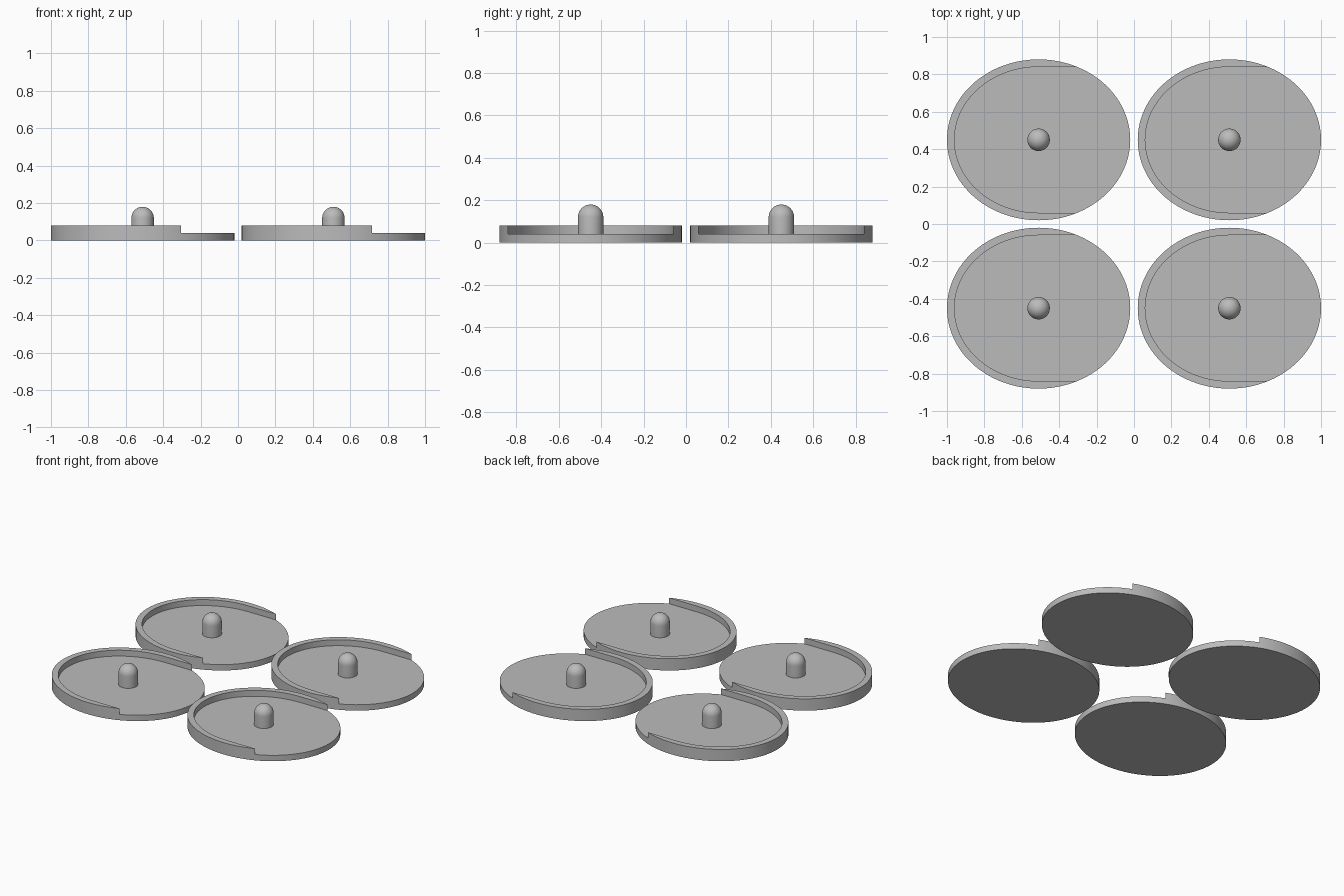
import bpy, bmesh, math

if "Cube" in bpy.data.objects:
    bpy.data.objects.remove(bpy.data.objects["Cube"])

RX, RY = 0.49, 0.43          # outer ellipse
IX, IY = 0.45, 0.39          # recess ellipse
FLOOR, TOP = 0.04, 0.08
PIN_R, PIN_Z = 0.06, 0.12

grey = bpy.data.materials.new("plain_grey")
grey.diffuse_color = (0.5, 0.5, 0.5, 1)
grey.use_nodes = True
grey.node_tree.nodes["Principled BSDF"].inputs["Base Color"].default_value = grey.diffuse_color


def make_object(name, bm, loc):
    bmesh.ops.recalc_face_normals(bm, faces=bm.faces[:])
    mesh = bpy.data.meshes.new(name)
    bm.to_mesh(mesh)
    bm.free()
    mesh.materials.append(grey)
    ob = bpy.data.objects.new(name, mesh)
    ob.location = loc
    bpy.context.collection.objects.link(ob)
    bpy.ops.object.select_all(action='DESELECT')
    ob.select_set(True)
    bpy.context.view_layer.objects.active = ob
    bpy.ops.object.shade_smooth_by_angle(angle=math.radians(30))
    return ob


def inner_point(t):
    # half ellipse on the left, straight run-outs on the right
    c, s = math.cos(t), math.sin(t)
    return (RX * c, math.copysign(IY, s)) if c > 0 else (IX * c, IY * s)


def dish(name, loc):
    bm = bmesh.new()
    a = math.asin(IY / RY)
    n_rim, n_low = 84, 30
    rim_t = [a + (2 * math.pi - 2 * a) * i / n_rim for i in range(n_rim + 1)]
    low_t = [-a + 2 * a * i / n_low for i in range(1, n_low)]
    ring = rim_t + low_t

    def outer(z, ts):
        return [bm.verts.new((RX * math.cos(t), RY * math.sin(t), z)) for t in ts]

    # base plate with side wall
    bottom, mid = outer(0, ring), outer(FLOOR, ring)
    bm.faces.new(bottom[::-1])
    for i in range(len(ring)):
        j = (i + 1) % len(ring)
        bm.faces.new((bottom[i], bottom[j], mid[j], mid[i]))

    # raised rim, tapering to a point at both ends
    high = outer(TOP, rim_t)
    inner = [(inner_point(t)) for t in rim_t[1:-1]]
    in_low = [mid[0]] + [bm.verts.new((x, y, FLOOR)) for x, y in inner] + [mid[n_rim]]
    in_high = [high[0]] + [bm.verts.new((x, y, TOP)) for x, y in inner] + [high[-1]]
    for i in range(n_rim):
        bm.faces.new((mid[i], mid[i + 1], high[i + 1], high[i]))
        bm.faces.new((in_low[i + 1], in_low[i], in_high[i], in_high[i + 1]))
        top = (high[i], high[i + 1], in_high[i + 1], in_high[i])
        bm.faces.new(list(dict.fromkeys(top)))

    # recessed floor
    bm.faces.new(in_low + mid[n_rim + 1:])
    make_object(name, bm, loc)


def pin(name, loc):
    # round-topped post, spun from a profile
    prof = [(PIN_R, FLOOR)]
    prof += [(PIN_R * math.cos(k * math.pi / 20), PIN_Z + PIN_R * math.sin(k * math.pi / 20))
             for k in range(10)]
    bm = bmesh.new()
    n = 40
    rings = [[bm.verts.new((r * math.cos(2 * math.pi * i / n),
                            r * math.sin(2 * math.pi * i / n), z)) for i in range(n)]
             for r, z in prof]
    tip = bm.verts.new((0, 0, PIN_Z + PIN_R))
    for i in range(n):
        j = (i + 1) % n
        for lo, hi in zip(rings, rings[1:]):
            bm.faces.new((lo[i], lo[j], hi[j], hi[i]))
        bm.faces.new((rings[-1][i], rings[-1][j], tip))
    make_object(name, bm, loc)


for row, y in (("front", -0.45), ("back", 0.45)):
    for side, x in (("left", -0.51), ("right", 0.51)):
        dish(f"{row}_{side}_dish", (x, y, 0))
        pin(f"{row}_{side}_pin", (x, y, 0))
